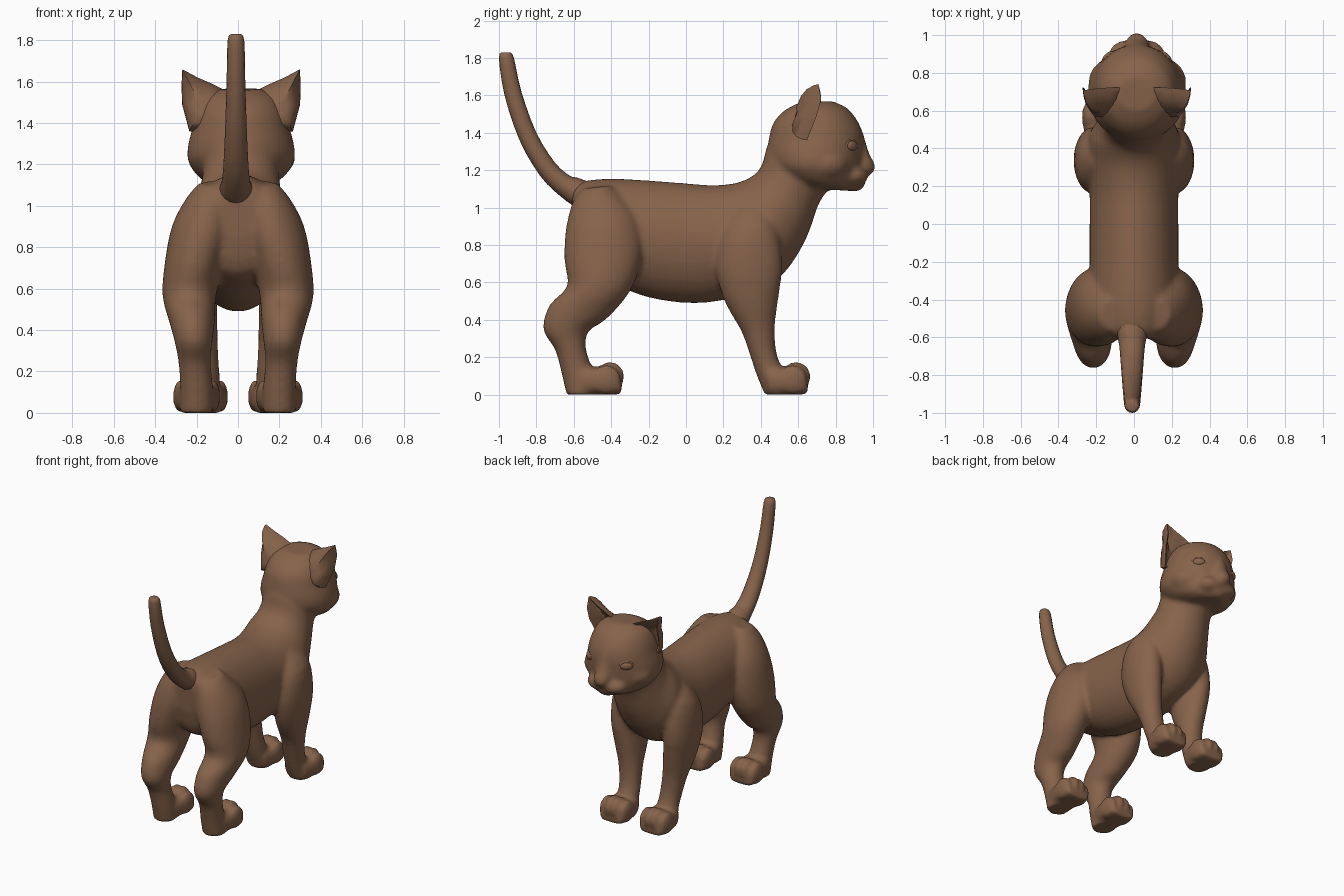
import bpy, bmesh
from math import sin, cos, pi, radians
from mathutils import Vector, Matrix

cube = bpy.data.objects.get("Cube")
if cube:
    bpy.data.objects.remove(cube, do_unlink=True)

brown = bpy.data.materials.new("brown fur")
brown.use_nodes = True
FUR = (0.24, 0.125, 0.07, 1)
brown.diffuse_color = FUR
brown.node_tree.nodes["Principled BSDF"].inputs["Base Color"].default_value = FUR


def finish(name, bm):
    """Turn a bmesh into a smooth shaded fur object."""
    bmesh.ops.recalc_face_normals(bm, faces=bm.faces)
    mesh = bpy.data.meshes.new(name)
    bm.to_mesh(mesh)
    bm.free()
    mesh.materials.append(brown)
    obj = bpy.data.objects.new(name, mesh)
    bpy.context.collection.objects.link(obj)
    bpy.ops.object.select_all(action="DESELECT")
    obj.select_set(True)
    bpy.context.view_layer.objects.active = obj
    bpy.ops.object.shade_smooth_by_angle(angle=radians(60))
    return obj


def skin(bm, rings):
    """Bridge rings of points and cap both ends."""
    loops = [[bm.verts.new(p) for p in ring] for ring in rings]
    for a, b in zip(loops, loops[1:]):
        for i in range(len(a)):
            j = (i + 1) % len(a)
            bm.faces.new((a[i], a[j], b[j], b[i]))
    bm.faces.new(loops[0])
    bm.faces.new(loops[-1])


def power(value, exponent):
    return abs(value) ** exponent * (1 if value > 0 else -1)


def curve_through(sections, steps=3):
    """Add in-between sections along a smooth curve."""
    result = []
    last = len(sections) - 1
    for i in range(last):
        near = [sections[min(max(i + k, 0), last)] for k in (-1, 0, 1, 2)]
        for step in range(steps):
            t = step / steps
            result.append([
                b + t / 2 * (c - a + t * (2 * a - 5 * b + 4 * c - d + t * (3 * (b - c) + d - a)))
                for a, b, c, d in zip(*near)])
    return result + [sections[-1]]


def loft(bm, sections, side=1, shift=(0, 0, 0), sides=28, square=1.0):
    """Sections: (y, z) of one outline, (y, z) of the other, centre x, half width."""
    rings = []
    for y1, z1, y2, z2, cx, rx in curve_through(sections):
        one, two = Vector((0, y1, z1)), Vector((0, y2, z2))
        mid, half = (one + two) / 2, (one - two) / 2
        ring = []
        for i in range(sides):
            t = 2 * pi * i / sides
            p = mid + half * power(sin(t), square) + Vector(shift)
            p.x += side * (cx + rx * power(cos(t), square))
            ring.append(p)
        rings.append(ring)
    skin(bm, rings)


def ball(bm, centre, radii, turn=0):
    matrix = (Matrix.Translation(centre) @ Matrix.Rotation(turn, 4, "Z")
              @ Matrix.Diagonal((*radii, 1)))
    bmesh.ops.create_uvsphere(bm, u_segments=20, v_segments=12, radius=1, matrix=matrix)


# Torso and neck: back line, belly line
body = bmesh.new()
loft(body, [
    (-.61, 1.05, -.6, .85, 0, .1),
    (-.58, 1.13, -.55, .68, 0, .18),
    (-.42, 1.155, -.4, .6, 0, .23),
    (-.2, 1.145, -.22, .525, 0, .235),
    (0, 1.13, 0, .49, 0, .235),
    (.15, 1.12, .2, .505, 0, .235),
    (.28, 1.135, .42, .57, 0, .245),
    (.37, 1.18, .55, .68, 0, .24),
    (.41, 1.24, .65, .85, .01, .2),
    (.435, 1.33, .71, 1.02, .015, .18),
    (.5, 1.4, .78, 1.12, .015, .17),
], sides=36)

# Leg outlines: rear line, front line
HIND = [
    (-.56, 1.1, -.4, 1.12, .11, .08),
    (-.61, 1.02, -.32, 1.04, .135, .12),
    (-.645, .87, -.25, .93, .17, .15),
    (-.65, .71, -.235, .74, .212, .142),
    (-.635, .58, -.3, .55, .235, .13),
    (-.73, .48, -.43, .4, .222, .11),
    (-.765, .35, -.52, .34, .215, .092),
    (-.7, .24, -.535, .25, .21, .078),
    (-.665, .11, -.5, .13, .2, .08),
    (-.64, 0, -.48, 0, .2, .08),
]
FRONT = [
    (.25, 1, .39, 1.04, .12, .08),
    (.185, .86, .48, .92, .195, .105),
    (.16, .68, .515, .7, .215, .105),
    (.205, .5, .495, .52, .2, .1),
    (.295, .34, .475, .36, .18, .082),
    (.345, .2, .485, .22, .165, .075),
    (.375, .11, .52, .13, .16, .075),
    (.42, 0, .56, 0, .16, .075),
]
# Paw: top line, sole line
PAW = [
    (-.57, .15, -.56, 0, 0, .085),
    (-.46, .145, -.46, 0, 0, .112),
    (-.39, .12, -.38, 0, 0, .108),
    (-.345, .07, -.345, 0, 0, .085),
]

for word, side in (("left", 1), ("right", -1)):
    for outline, x, y in ((HIND, .2, 0), (FRONT, .162, .995)):
        # Leg, and paw with four toes, the middle pair further forward
        loft(body, outline, side)
        loft(body, PAW, shift=(side * x, y, 0), square=.7)
        for k in (-1.5, -.5, .5, 1.5):
            reach = .018 if abs(k) < 1 else 0
            ball(body, (side * x + k * .052, y - .425 + reach, .08 + reach),
                 (.036, .08, .08))

    # Ear: an outlined cup, recessed in front and rounded behind
    bm = bmesh.new()
    centre = Vector((.19, .735, 1.48))
    outline = [(.06, 1.55), (.14, 1.59), (.21, 1.62), (.284, 1.66), (.288, 1.58),
               (.285, 1.49), (.25, 1.36), (.14, 1.36), (.07, 1.45)]
    rings = []
    for scale, depth in ((.2, .07), (.7, .055), (.9, .015), (1, .012),
                         (.97, .035), (.85, .075), (.65, .105), (.3, .125)):
        ring = []
        for x, z in outline:
            p = centre + (Vector((x, centre.y, z)) - centre) * scale
            # The tip leans back and the outer root sweeps towards the neck
            sweep = max(0, z - 1.6) * .25 + max(0, 1.55 - p.z) * .4
            ring.append((side * p.x + .015, p.y - depth - sweep, p.z))
        rings.append(ring)
    skin(bm, rings)
    finish(f"{word}_ear", bm)

    # Eye with a raised lid rim
    place = Vector((side * .15 + .015, .886, 1.33))
    turn = -side * radians(40)
    bm = bmesh.new()
    ball(bm, place, (.042, .02, .028), turn)
    finish(f"{word}_eye", bm)
    bpy.ops.mesh.primitive_torus_add(major_segments=24, minor_segments=8,
                                     major_radius=1, minor_radius=.2)
    lid = bpy.context.object
    lid.name = f"{word}_eyelid"
    lid.data.transform(Matrix.Translation(place) @ Matrix.Rotation(turn, 4, "Z")
                       @ Matrix.Diagonal((.043, .03, .032, 1))
                       @ Matrix.Rotation(pi / 2, 4, "X"))
    lid.data.materials.append(brown)
    bpy.ops.object.shade_smooth_by_angle(angle=radians(60))

    # Whisker pad and cheek
    ball(body, (.015 + side * .052, .89, 1.17), (.1, .085, .06))
    ball(body, (.018 + side * .13, .75, 1.235), (.13, .13, .1))

# Skull: rear line, front line
loft(body, [
    (.64, 1.1, .9, 1.09, .015, .11),
    (.53, 1.14, .92, 1.12, .015, .195),
    (.45, 1.22, .935, 1.2, .015, .255),
    (.435, 1.3, .945, 1.28, .015, .257),
    (.445, 1.38, .95, 1.37, .015, .235),
    (.465, 1.45, .925, 1.45, .015, .215),
    (.52, 1.515, .865, 1.53, .015, .175),
    (.6, 1.56, .78, 1.57, .015, .1),
], sides=36)

# Chin and nose bridge
ball(body, (.015, .895, 1.13), (.075, .065, .045))
loft(body, [
    (.88, 1.37, .948, 1.4, .015, .04),
    (.88, 1.27, .98, 1.29, .015, .06),
    (.9, 1.2, 1.008, 1.24, .015, .06),
    (.9, 1.17, 1.012, 1.2, .015, .045),
    (.9, 1.15, .975, 1.165, .015, .02),
])

# Fuse torso, legs, paws and head into one soft skin
coat = finish("body_and_head", body)
remesh = coat.modifiers.new("fuse", "REMESH")
remesh.mode = "VOXEL"
remesh.voxel_size = .013
remesh.use_smooth_shade = True
soften = coat.modifiers.new("soften", "SMOOTH")
soften.factor = .5
soften.iterations = 12

# Tail: rear line, front line
tail = bmesh.new()
loft(tail, [
    (-.5, 1, -.5, 1.13, -.01, .08),
    (-.58, 1, -.58, 1.16, -.01, .08),
    (-.67, 1.06, -.62, 1.17, -.01, .068),
    (-.78, 1.17, -.7, 1.24, -.01, .06),
    (-.89, 1.36, -.8, 1.4, -.01, .052),
    (-.97, 1.6, -.88, 1.62, -.01, .045),
    (-1, 1.8, -.92, 1.8, -.01, .04),
    (-.98, 1.83, -.94, 1.83, -.01, .022),
], sides=16)
finish("tail", tail)
